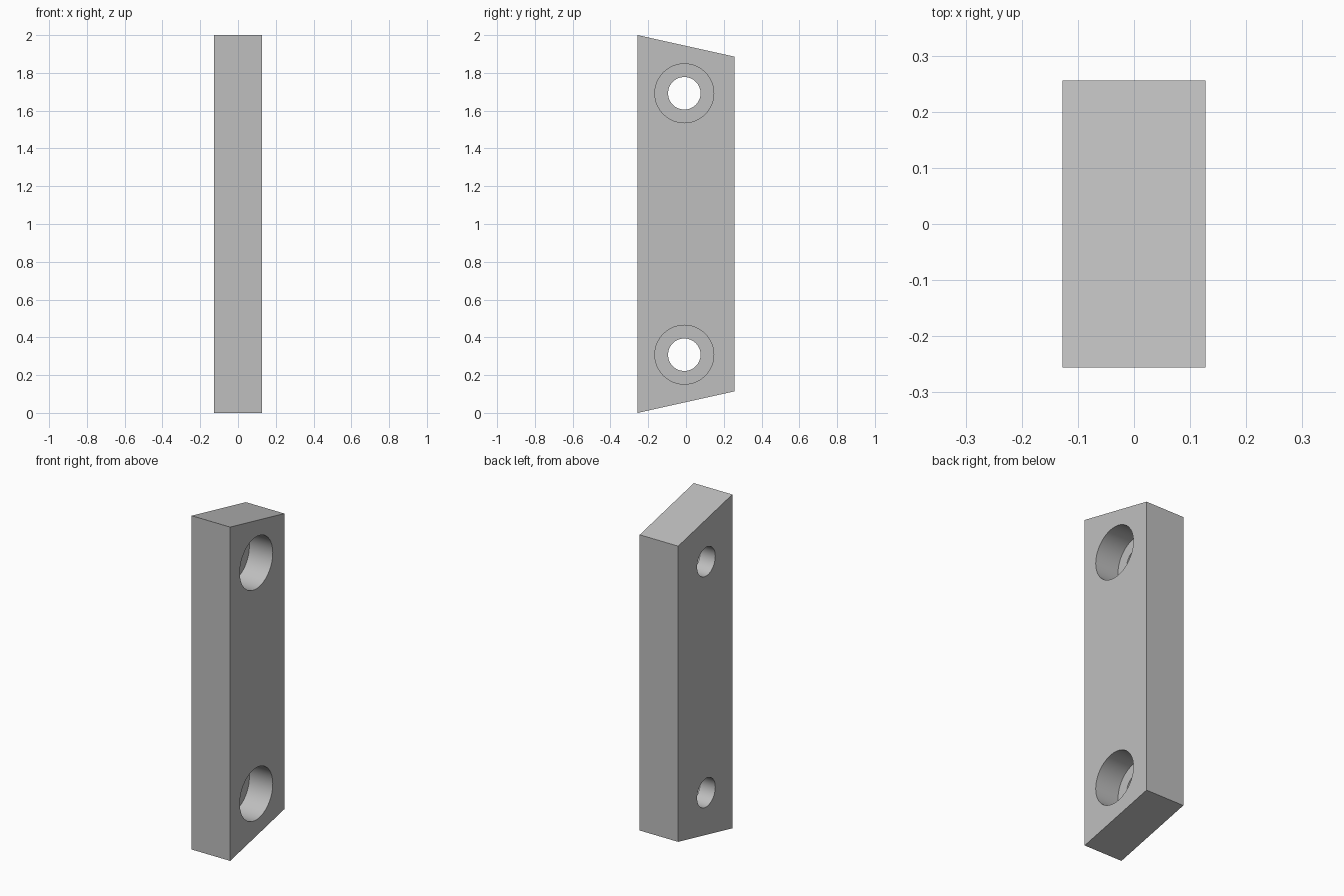
import bpy, bmesh, math

cube = bpy.data.objects.get("Cube")
if cube:
    bpy.data.objects.remove(cube, do_unlink=True)

HALF_X, HALF_Y, HEIGHT, SLOPE = 0.1275, 0.256, 2.0, 0.114
HOLE_Y, HOLE_Z = -0.009, 0.308
HOLE_R, BORE_R, BORE_DEPTH = 0.086, 0.156, 0.155

grey = bpy.data.materials.new("plain grey")
grey.use_nodes = True
colour = (0.52, 0.52, 0.52, 1)
grey.diffuse_color = colour
grey.node_tree.nodes["Principled BSDF"].inputs["Base Color"].default_value = colour


def add_object(name, bm):
    mesh = bpy.data.meshes.new(name)
    bmesh.ops.recalc_face_normals(bm, faces=bm.faces)
    bm.to_mesh(mesh)
    bm.free()
    mesh.materials.append(grey)
    obj = bpy.data.objects.new(name, mesh)
    bpy.context.collection.objects.link(obj)
    return obj


# Bar: side profile with sloped ends, extruded across x
bm = bmesh.new()
profile = [(-HALF_Y, 0), (HALF_Y, SLOPE), (HALF_Y, HEIGHT - SLOPE), (-HALF_Y, HEIGHT)]
side = bm.faces.new([bm.verts.new((-HALF_X, y, z)) for y, z in profile])
extruded = bmesh.ops.extrude_face_region(bm, geom=[side])["geom"]
bmesh.ops.translate(bm, vec=(2 * HALF_X, 0, 0),
                    verts=[v for v in extruded if isinstance(v, bmesh.types.BMVert)])
bar = add_object("mounting_bar", bm)


# Stepped cutter: through hole with a wide counterbore on the left, spun about x
def stepped_cutter(name, z):
    bm = bmesh.new()
    step = HALF_X - BORE_DEPTH
    outline = [(-0.3, 0), (-0.3, HOLE_R), (step, HOLE_R), (step, BORE_R), (0.3, BORE_R), (0.3, 0)]
    verts = [bm.verts.new((x, HOLE_Y, z + r)) for x, r in outline]
    edges = [bm.edges.new(pair) for pair in zip(verts, verts[1:])]
    bmesh.ops.spin(bm, geom=verts + edges, cent=(0, HOLE_Y, z), axis=(1, 0, 0),
                   angle=math.tau, steps=64)
    bmesh.ops.remove_doubles(bm, verts=bm.verts, dist=0.0001)
    cutter = add_object(name, bm)
    cutter.hide_render = True
    return cutter


bpy.ops.object.select_all(action="DESELECT")
bar.select_set(True)
bpy.context.view_layer.objects.active = bar
for name, z in (("lower_hole_cutter", HOLE_Z), ("upper_hole_cutter", HEIGHT - HOLE_Z)):
    cutter = stepped_cutter(name, z)
    cut = bar.modifiers.new(name, "BOOLEAN")
    cut.operation = "DIFFERENCE"
    cut.solver = "EXACT"
    cut.object = cutter
    bpy.ops.object.modifier_apply(modifier=cut.name)
    bpy.data.objects.remove(cutter, do_unlink=True)

bpy.ops.object.shade_smooth_by_angle(angle=math.radians(30))
